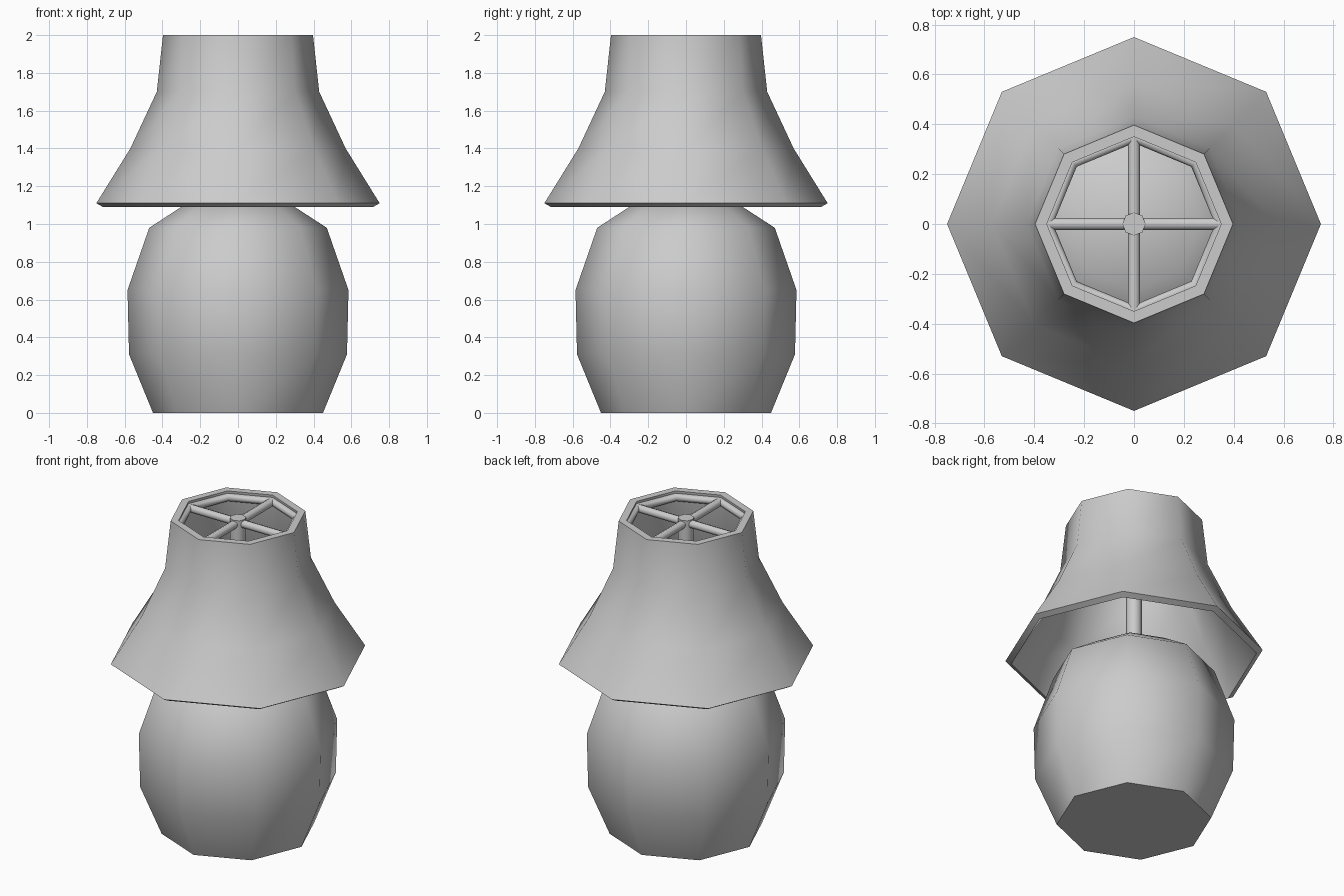
import bpy, bmesh, math
from mathutils import Vector

if "Cube" in bpy.data.objects:
    bpy.data.objects.remove(bpy.data.objects["Cube"])

N = 8

def finish(name, bm, angle=50):
    bmesh.ops.recalc_face_normals(bm, faces=bm.faces)
    me = bpy.data.meshes.new(name)
    bm.to_mesh(me)
    bm.free()
    ob = bpy.data.objects.new(name, me)
    bpy.context.collection.objects.link(ob)
    bpy.ops.object.select_all(action='DESELECT')
    ob.select_set(True)
    bpy.context.view_layer.objects.active = ob
    bpy.ops.object.shade_smooth_by_angle(angle=math.radians(angle))
    return ob

def lathe(name, profile, closed=False):
    # eight-sided revolve with corners on the axes
    bm = bmesh.new()
    rings = [[bm.verts.new((r * math.cos(i * math.tau / N), r * math.sin(i * math.tau / N), z))
              for i in range(N)] for r, z in profile]
    pairs = list(zip(rings, rings[1:]))
    if closed:
        pairs.append((rings[-1], rings[0]))
    else:
        bm.faces.new(rings[0])
        bm.faces.new(rings[-1])
    for a, b in pairs:
        for i in range(N):
            j = (i + 1) % N
            bm.faces.new((a[i], a[j], b[j], b[i]))
    return finish(name, bm)

# Rounded base
lathe("lamp_base", [(0.45, 0), (0.577, 0.31), (0.585, 0.65), (0.47, 0.98), (0.27, 1.11), (0.05, 1.14)])

# Flared shade with wall thickness
lathe("lamp_shade", [(0.75, 1.11), (0.57, 1.40), (0.43, 1.70), (0.397, 2.0),
                     (0.35, 2.0), (0.385, 1.69), (0.53, 1.38), (0.715, 1.09)], closed=True)

# Wire ring inside the shade top
lathe("shade_ring", [(0.35 + 0.025 * math.cos(k * math.tau / 8), 1.96 + 0.025 * math.sin(k * math.tau / 8))
                     for k in range(8)], closed=True)

# Central stem
lathe("stem", [(0.047, 1.05), (0.047, 1.99)])

# Cross spokes
for k, name in enumerate(("spoke_x", "spoke_y")):
    bm = bmesh.new()
    bmesh.ops.create_cone(bm, cap_ends=True, segments=8, radius1=0.025, radius2=0.025, depth=0.71)
    ob = finish(name, bm)
    ob.location.z = 1.96
    ob.rotation_euler = (0, math.pi / 2, k * math.pi / 2)
